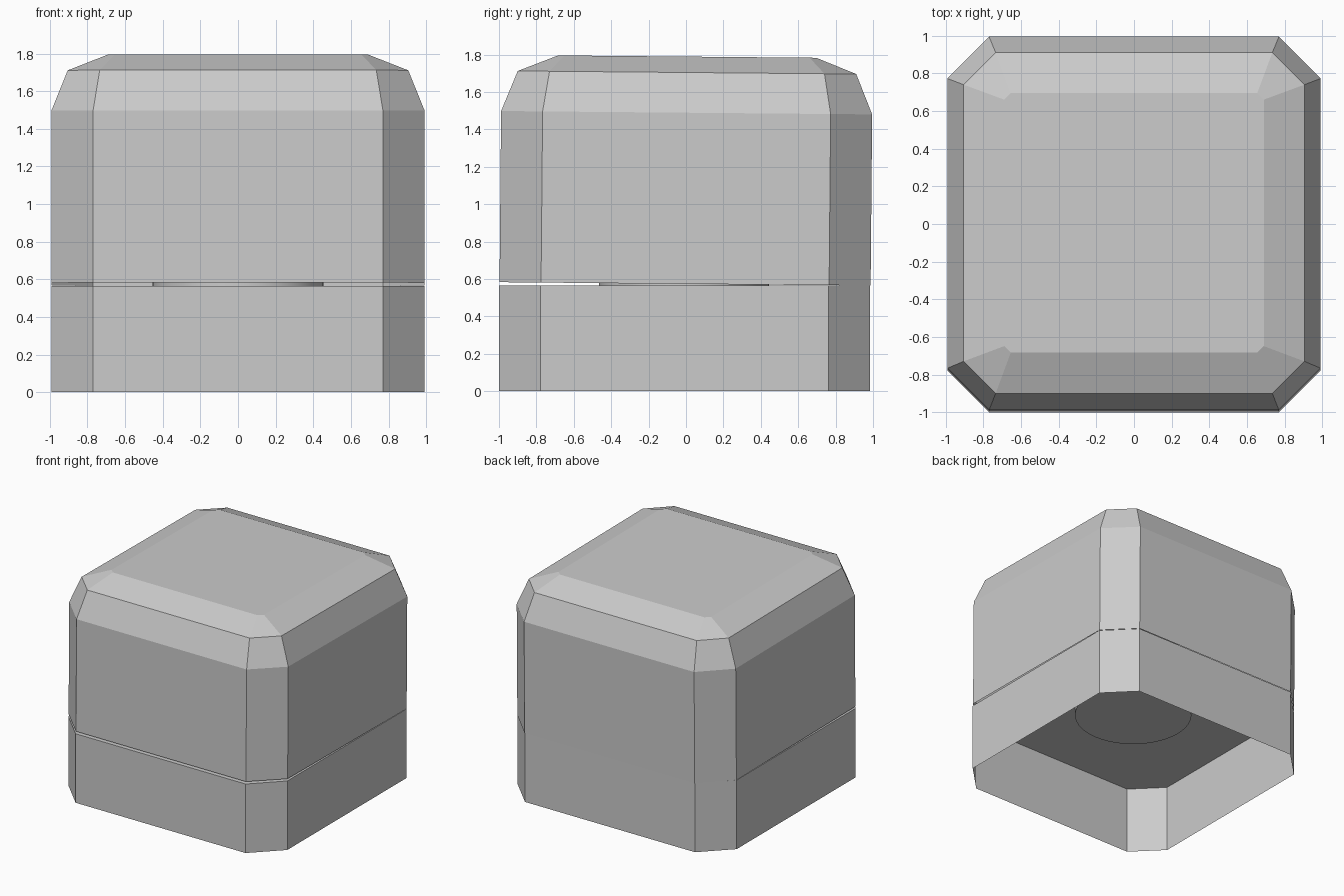
import bpy, bmesh
from math import radians

if "Cube" in bpy.data.objects:
    bpy.data.objects.remove(bpy.data.objects["Cube"])


def octagon(half, corner, z):
    """Square with cut corners, counter-clockwise."""
    h, c = half, corner
    return [(x, y, z) for x, y in ((h, -c), (h, c), (c, h), (-c, h),
                                   (-h, c), (-h, -c), (-c, -h), (c, -h))]


def shell(name, rings, origin):
    """Thin flat-faced shell: stacked octagons, capped on top, open below."""
    bm = bmesh.new()
    loops = [[bm.verts.new(p) for p in octagon(*r)] for r in rings]
    for low, high in zip(loops, loops[1:]):
        for i in range(8):
            j = (i + 1) % 8
            bm.faces.new((low[i], low[j], high[j], high[i]))
    bm.faces.new(loops[-1])
    bmesh.ops.translate(bm, verts=bm.verts, vec=[-v for v in origin])
    mesh = bpy.data.meshes.new(name)
    bm.to_mesh(mesh)
    bm.free()
    obj = bpy.data.objects.new(name, mesh)
    obj.location = origin
    bpy.context.collection.objects.link(obj)
    return obj


# Lower half of the box, hollow underneath
base = shell("box_base", [(0.992, 0.77, 0), (0.992, 0.77, 0.565)], (0, 0, 0))
base.location.y = -0.009

# Lid with two bevel steps, opened slightly about the back hinge
lid = shell("box_lid", [(0.992, 0.77, 0.565), (0.992, 0.77, 1.48),
                        (0.905, 0.735, 1.695), (0.69, 0.655, 1.78)],
            (0, 0.99, 0.565))
lid.location.y = 0.985
lid.rotation_euler.x = -radians(0.52)

# Round holder in the middle, showing through the base floor
bpy.ops.mesh.primitive_cylinder_add(vertices=48, radius=0.455, depth=0.3,
                                    location=(0, -0.01, 0.66))
bpy.context.object.name = "round_holder"
bpy.ops.object.shade_smooth_by_angle()
